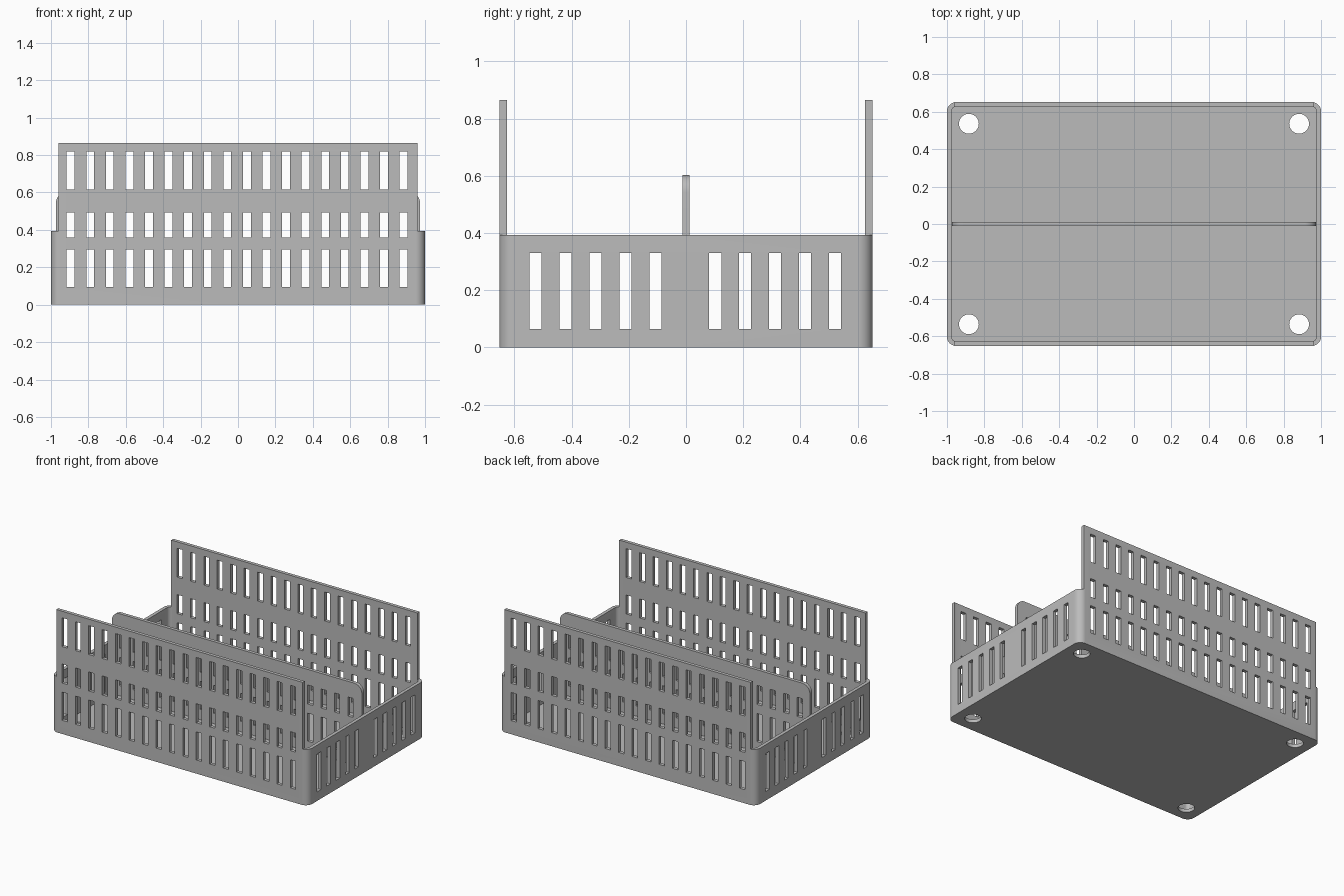
import bpy, bmesh, math
from mathutils import Matrix

if "Cube" in bpy.data.objects:
    bpy.data.objects.remove(bpy.data.objects["Cube"], do_unlink=True)

WALL = 0.024
HALF_X, HALF_Y = 1.0, 0.652
SIDE_TOP, PANEL_TOP, PANEL_X = 0.393, 0.864, 0.96
PITCH = 0.1047

grey = bpy.data.materials.new("plain grey")
grey.use_nodes = True
colour = (0.5, 0.5, 0.5, 1)
grey.diffuse_color = colour
grey.node_tree.nodes["Principled BSDF"].inputs["Base Color"].default_value = colour


def finish(name, bm):
    bmesh.ops.recalc_face_normals(bm, faces=bm.faces)
    mesh = bpy.data.meshes.new(name)
    bm.to_mesh(mesh)
    bm.free()
    mesh.materials.append(grey)
    obj = bpy.data.objects.new(name, mesh)
    bpy.context.collection.objects.link(obj)
    return obj


def add_box(bm, x0, x1, y0, y1, z0, z1):
    place = Matrix.Translation(((x0 + x1) / 2, (y0 + y1) / 2, (z0 + z1) / 2))
    size = Matrix.Diagonal((x1 - x0, y1 - y0, z1 - z0, 1))
    return bmesh.ops.create_cube(bm, size=1, matrix=place @ size)["verts"]


def rounded_box(name, bounds, radius, picks):
    """Box whose chosen edges are rounded; picks tests an edge."""
    bm = bmesh.new()
    add_box(bm, *bounds)
    edges = [e for e in bm.edges if picks(*[v.co for v in e.verts])]
    bmesh.ops.bevel(bm, geom=edges, offset=radius, segments=10, profile=0.5, affect="EDGES")
    return finish(name, bm)


def cut(obj, cutter):
    mod = obj.modifiers.new("cut", "BOOLEAN")
    mod.operation, mod.solver, mod.object = "DIFFERENCE", "EXACT", cutter
    bpy.context.view_layer.objects.active = obj
    bpy.ops.object.modifier_apply(modifier=mod.name)


def upright(a, b):
    return abs(a.z - b.z) > 0.1


# Basket shell with rounded corners
basket = rounded_box("basket", (-HALF_X, HALF_X, -HALF_Y, HALF_Y, 0, PANEL_TOP), 0.05, upright)
inner_x, inner_y = HALF_X - WALL, HALF_Y - WALL
hollow = rounded_box("hollow_cutter", (-inner_x, inner_x, -inner_y, inner_y, WALL, 1),
                     0.05 - WALL, upright)

# Central divider with rounded top corners
divider = rounded_box("divider", (-0.974, 0.974, -0.012, 0.012, WALL - 0.004, 0.602), 0.06,
                      lambda a, b: abs(a.y - b.y) > 0.01 and a.z > 0.5)

# Lower the side walls, leaving tall front and back panels
bm = bmesh.new()
for s in (-1, 1):
    add_box(bm, *sorted((s * PANEL_X, s * 1.1)), -1, 1, SIDE_TOP, 1)
trim = finish("trim_cutter", bm)

# Slots running front to back, in three rows
bm = bmesh.new()
for z0, z1 in ((0.096, 0.294), (0.358, 0.492), (0.615, 0.818)):
    for i in range(18):
        x = -0.895 + i * PITCH
        add_box(bm, x - 0.021, x + 0.021, -1, 1, z0, z1)
long_slots = finish("long_slot_cutter", bm)

# Slots in the side walls, skipping the middle one
bm = bmesh.new()
for i in range(11):
    if i != 5:
        y = -0.526 + i * PITCH
        add_box(bm, -1.2, 1.2, y - 0.021, y + 0.021, 0.064, 0.331)
side_slots = finish("side_slot_cutter", bm)

# Round holes in the floor corners
bm = bmesh.new()
for sx in (-1, 1):
    for sy in (-1, 1):
        bmesh.ops.create_cone(bm, cap_ends=True, segments=40, radius1=0.053, radius2=0.053,
                              depth=0.2, matrix=Matrix.Translation((sx * 0.883, sy * 0.536, 0)))
floor_holes = finish("floor_hole_cutter", bm)

cutters = (hollow, trim, long_slots, side_slots, floor_holes)
for cutter in cutters:
    cut(basket, cutter)
cut(divider, long_slots)
for cutter in cutters:
    bpy.data.objects.remove(cutter, do_unlink=True)

for obj in (basket, divider):
    bpy.ops.object.select_all(action="DESELECT")
    obj.select_set(True)
    bpy.context.view_layer.objects.active = obj
    bpy.ops.object.shade_smooth_by_angle(angle=math.radians(30))
